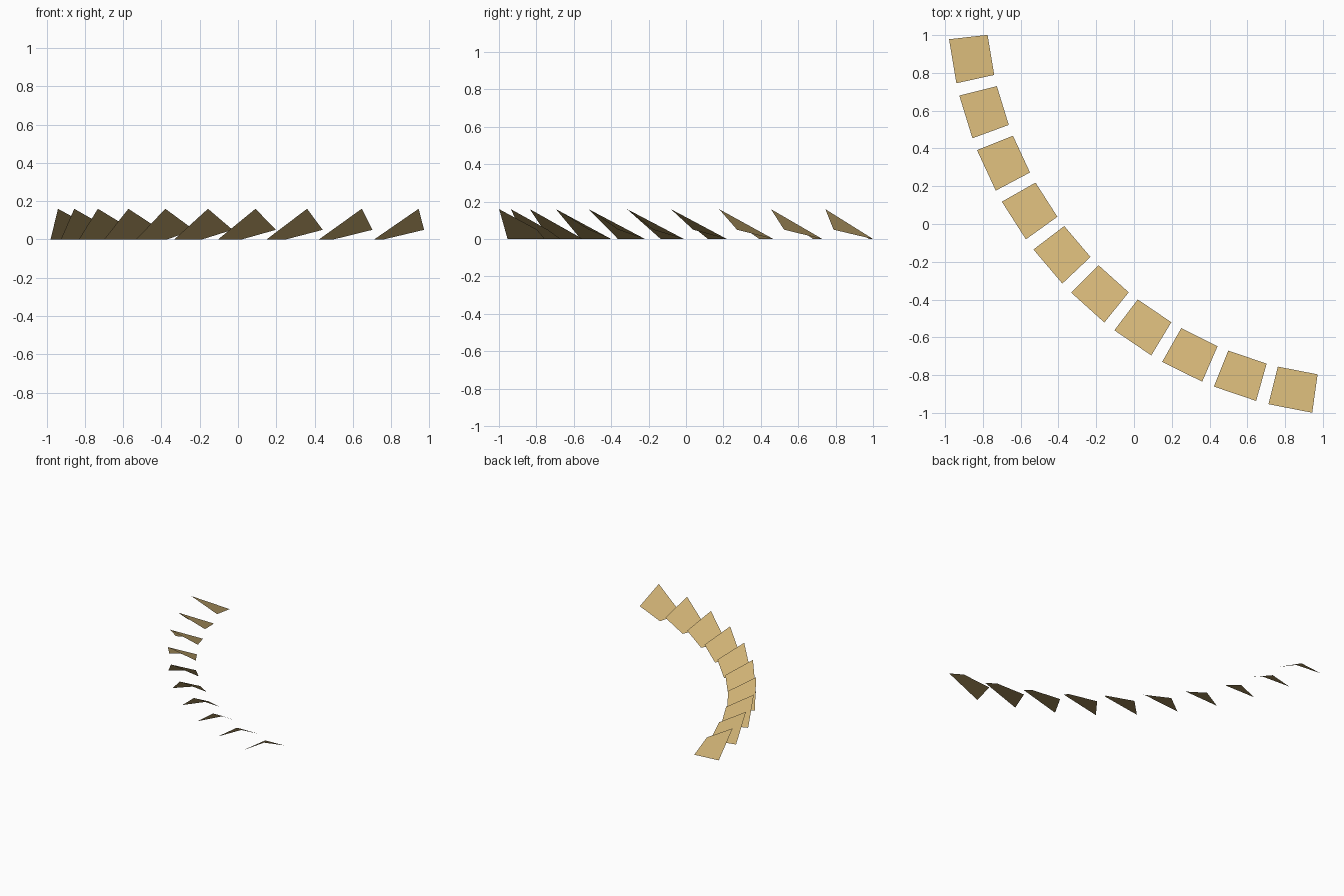
import bpy
import math

if "Cube" in bpy.data.objects:
    bpy.data.objects.remove(bpy.data.objects["Cube"])

# Arc layout shared by all tiles
CENTRE = (1.257, 1.229)
INNER, OUTER = 2.045, 2.25
START, STEP, SPAN = 186.4, 7.73, 6.02
COUNT = 10

tan = bpy.data.materials.new("sandy_tan")
tan.diffuse_color = (0.62, 0.44, 0.175, 1.0)
tan.use_nodes = True
tan.node_tree.nodes["Principled BSDF"].inputs["Base Color"].default_value = tan.diffuse_color


def arc_point(radius, degrees, z):
    a = math.radians(degrees)
    return (CENTRE[0] + radius * math.cos(a), CENTRE[1] + radius * math.sin(a), z)


# Tilted single-sheet tiles: flat trailing edge, lifted leading corners
for i in range(COUNT):
    a0 = START + i * STEP
    a1 = a0 + SPAN
    corners = [
        arc_point(INNER, a0, 0.0),
        arc_point(OUTER, a0, 0.0),
        arc_point(OUTER, a1, 0.16),
        arc_point(INNER, a1, 0.05),
    ]
    # counter-clockwise from above, folded from inner trailing to outer leading corner
    mesh = bpy.data.meshes.new(f"tile_{i + 1}")
    mesh.from_pydata(corners, [], [(0, 1, 2, 3)])
    mesh.update()
    if mesh.polygons[0].normal.z < 0:
        mesh.flip_normals()
    mesh.materials.append(tan)
    tile = bpy.data.objects.new(f"tile_{i + 1}", mesh)
    bpy.context.collection.objects.link(tile)
